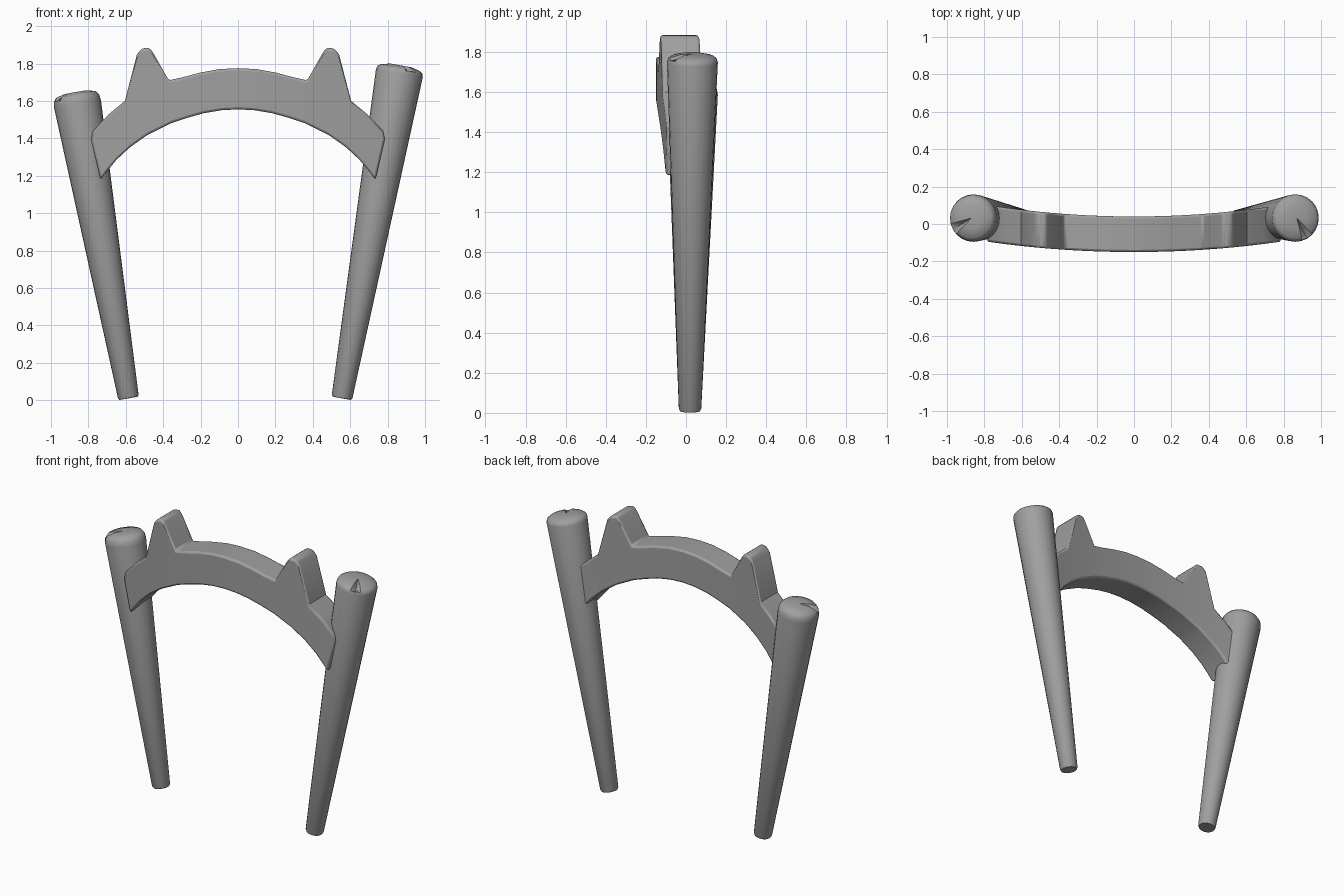
import bpy, bmesh, math
from mathutils import Vector

cube = bpy.data.objects.get("Cube")
if cube:
    bpy.data.objects.remove(cube, do_unlink=True)

grey = bpy.data.materials.new("stone_grey")
grey.use_nodes = True
colour = (0.35, 0.35, 0.35, 1)
grey.diffuse_color = colour
grey.node_tree.nodes["Principled BSDF"].inputs["Base Color"].default_value = colour


def finish(name, bm, angle):
    bmesh.ops.recalc_face_normals(bm, faces=bm.faces)
    mesh = bpy.data.meshes.new(name)
    bm.to_mesh(mesh)
    bm.free()
    mesh.materials.append(grey)
    obj = bpy.data.objects.new(name, mesh)
    bpy.context.collection.objects.link(obj)
    bpy.ops.object.select_all(action="DESELECT")
    obj.select_set(True)
    bpy.context.view_layer.objects.active = obj
    bpy.ops.object.shade_smooth_by_angle(angle=math.radians(angle))
    return obj


def post(name, foot, head, r_foot, r_head, soft, crease, sides=24):
    """Tapered leaning post with a softly rounded, slightly creased head."""
    foot, head = Vector(foot), Vector(head)
    axis = head - foot
    length = axis.length
    turn = Vector((0, 0, 1)).rotation_difference(axis)
    # (radius, height along the axis)
    profile = [(r_foot * 0.9, 0), (r_foot, 0.012), (r_head, length - soft),
               (r_head * 0.96, length - soft * 0.4), (r_head * 0.84, length),
               (r_head * 0.45, length + 0.012)]
    bm = bmesh.new()
    rings = []
    for k, (r, h) in enumerate(profile):
        ring = []
        for i in range(sides):
            a = math.tau * i / sides
            dent = 0.025 if k >= 4 and abs(a - crease) < 0.14 else 0
            p = Vector((r * math.cos(a), r * math.sin(a), h - dent))
            ring.append(bm.verts.new(foot + turn @ p))
        rings.append(ring)
    for low, high in zip(rings, rings[1:]):
        for i in range(sides):
            j = (i + 1) % sides
            bm.faces.new((low[i], low[j], high[j], high[i]))
    bm.faces.new(rings[0])
    tip = bm.verts.new(foot + turn @ Vector((0, 0, length + 0.012)))
    for i in range(sides):
        bm.faces.new((rings[-1][i], rings[-1][(i + 1) % sides], tip))
    return finish(name, bm, 40)


# Two posts of unequal height
post("right_post", (-0.585, 0.02, 0.01), (-0.867, 0.032, 1.635), 0.056, 0.127, 0.05, math.radians(210))
post("left_post", (0.555, 0.02, 0.01), (0.868, 0.032, 1.778), 0.056, 0.127, 0.03, math.radians(300))

# Arched crosspiece with two horns: paired upper and lower points of one half
upper = [(0, 1.775), (0.1, 1.77), (0.2, 1.752), (0.29, 1.728), (0.37, 1.71),
         (0.455, 1.86), (0.475, 1.885), (0.515, 1.88), (0.54, 1.85),
         (0.605, 1.60), (0.69, 1.53), (0.775, 1.44), (0.785, 1.395)]
lower = [(0, 1.555), (0.09, 1.55), (0.18, 1.535), (0.27, 1.51), (0.36, 1.48),
         (0.42, 1.45), (0.45, 1.435), (0.48, 1.42), (0.51, 1.40),
         (0.58, 1.35), (0.65, 1.285), (0.70, 1.225), (0.735, 1.18)]
pairs = list(zip(upper, lower))
stations = [((-u[0], u[1]), (-l[0], l[1])) for u, l in pairs[:0:-1]] + pairs


def front_y(x):
    return -0.15 + 0.09 * x * x


def back_y(x):
    return 0.04 + 0.10 * x * x


bm = bmesh.new()
loops = []
for (ux, uz), (lx, lz) in stations:
    corners = [(ux, front_y(ux), uz), (ux, back_y(ux), uz),
               (lx, back_y(lx), lz), (lx, front_y(lx), lz)]
    loops.append([bm.verts.new(c) for c in corners])
for a, b in zip(loops, loops[1:]):
    for i in range(4):
        j = (i + 1) % 4
        bm.faces.new((a[i], a[j], b[j], b[i]))
bm.faces.new(loops[0])
bm.faces.new(loops[-1])
arch = finish("arched_crosspiece", bm, 35)
bevel = arch.modifiers.new("soft_edges", "BEVEL")
bevel.width = 0.012
bevel.segments = 2
bevel.limit_method = "ANGLE"
bevel.angle_limit = math.radians(40)
